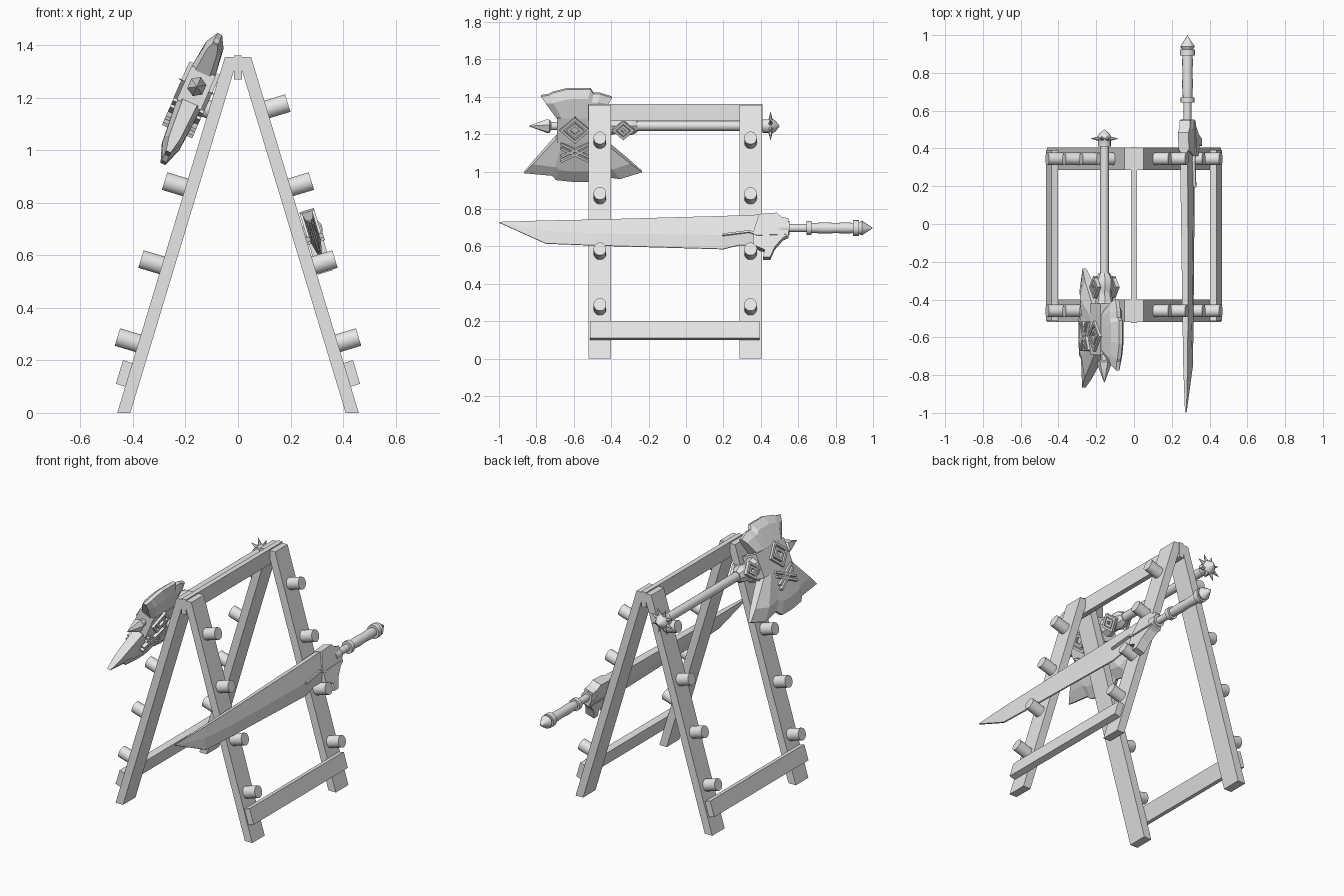
import bpy, bmesh, math
from mathutils import Matrix, Vector

if "Cube" in bpy.data.objects:
    bpy.data.objects.remove(bpy.data.objects["Cube"])

GREY = bpy.data.materials.new("plain grey")
GREY.use_nodes = True
GREY.diffuse_color = (0.8, 0.8, 0.8, 1)
GREY.node_tree.nodes["Principled BSDF"].inputs["Base Color"].default_value = GREY.diffuse_color

WORLD = Matrix.Identity(4)
LEAN = 0.3026


def frame(x, z, slope, side):
    """Leaning frame: local X points outward, Y along the rack, Z up the slope."""
    a = math.atan(slope)
    m = Matrix.Identity(4)
    m.col[0] = (side * math.cos(a), 0, math.sin(a), 0)
    m.col[2] = (-side * slope, 0, 1, 0)
    m.col[3] = (x, 0, z, 1)
    return m


def finish(name, bm, m=WORLD, smooth=False):
    bm.transform(m)
    bmesh.ops.recalc_face_normals(bm, faces=bm.faces)
    mesh = bpy.data.meshes.new(name)
    bm.to_mesh(mesh)
    bm.free()
    mesh.materials.append(GREY)
    ob = bpy.data.objects.new(name, mesh)
    bpy.context.collection.objects.link(ob)
    if smooth:
        bpy.ops.object.select_all(action='DESELECT')
        ob.select_set(True)
        bpy.context.view_layer.objects.active = ob
        bpy.ops.object.shade_smooth_by_angle(angle=math.radians(35))
    return ob


def loft(name, rings, m=WORLD, smooth=False):
    """Skin a row of closed rings and cap both ends."""
    bm = bmesh.new()
    rows = [[bm.verts.new(p) for p in r] for r in rings]
    n = len(rows[0])
    for a, b in zip(rows, rows[1:]):
        for i in range(n):
            j = (i + 1) % n
            bm.faces.new((a[i], a[j], b[j], b[i]))
    bm.faces.new(rows[0])
    bm.faces.new(rows[-1])
    return finish(name, bm, m, smooth)


def box(name, lo, hi, m=WORLD):
    (x0, y0, z0), (x1, y1, z1) = lo, hi
    ring = [(x0, z0), (x1, z0), (x1, z1), (x0, z1)]
    return loft(name, [[(x, y, z) for x, z in ring] for y in (y0, y1)], m)


def lathe(name, profile, m, sides=12):
    """Turn (distance along Y, radius) pairs round the Y axis."""
    ang = [2 * math.pi * (i + 0.5) / sides for i in range(sides)]
    return loft(name, [[(r * math.cos(a), y, r * math.sin(a)) for a in ang]
                       for y, r in profile], m, True)


def bar(name, a, b, x, m, w=0.012, t=0.012):
    """Raised strip between two (y, z) points on a side face."""
    a, b = Vector(a), Vector(b)
    d = (b - a).normalized() * w / 2
    s = Vector((-d.y, d.x))
    ring = [a - d + s, a - d - s, b + d - s, b + d + s]
    return loft(name, [[(h, p.x, p.y) for p in ring] for h in (x - t / 2, x + t / 2)], m)


# Rack: legs, pegs, rails and ridge beam
for side, word in ((1, "left"), (-1, "right")):
    slope = frame(side * 0.46, 0, LEAN, side)
    for y, end in ((-0.46, "front"), (0.345, "back")):
        quad = [(0.41, 0), (0.46, 0), (0.05, 1.355), (0, 1.355)]
        loft(f"{end}_{word}_leg",
             [[(side * x, y + d, z) for x, z in quad] for d in (-0.06, 0.06)])
        for i in range(4):
            place = slope @ Matrix.Translation((0, y, 0.265 + 0.297 * i))
            place = place @ Matrix.Rotation(math.radians(-90), 4, 'Z')
            lathe(f"{end}_{word}_peg", [(-0.01, 0.034), (0.083, 0.034)], place, 16)
    box(f"{word}_rail", (0, -0.513, 0.1), (0.037, 0.392, 0.19), slope)
box("ridge_beam", (-0.015, -0.523, 1.27), (0.015, 0.408, 1.362))

# Sword: blade with a thick spine and a tapered cutting edge
sword = frame(0.4945, 0, LEAN, 1)
blade = [(-0.997, 0.73, 0.728, 0.726, 0.004), (-0.75, 0.735, 0.68, 0.615, 0.012),
         (-0.5, 0.739, 0.665, 0.605, 0.015), (0.2, 0.757, 0.655, 0.585, 0.02),
         (0.28, 0.76, 0.66, 0.605, 0.02), (0.42, 0.765, 0.66, 0.61, 0.02)]
loft("sword_blade", [[(-h, y, t), (h, y, t), (h, y, c), (0.004, y, b), (-0.004, y, b), (-h, y, c)]
                     for y, t, c, b, h in blade], sword)

# Sword guard with its lower hook
guard = [(0.39, 0.765), (0.485, 0.772), (0.51, 0.75), (0.547, 0.742), (0.547, 0.652), (0.52, 0.64),
         (0.475, 0.59), (0.45, 0.535), (0.412, 0.535), (0.42, 0.575), (0.36, 0.6), (0.36, 0.67)]
loft("sword_guard", [[(x, y, z) for y, z in guard] for x in (-0.029, 0.029)], sword)
ridge = [(0.2, 0.655), (0.34, 0.672), (0.38, 0.655), (0.53, 0.66)]
for x in (-0.024, 0.024):
    for a, b in zip(ridge, ridge[1:]):
        bar("guard_ridge", a, b, x, sword, 0.01, 0.02)

# Sword handle and pommel
lathe("sword_handle", [(0.5, 0.036), (0.553, 0.036), (0.553, 0.021), (0.643, 0.021), (0.643, 0.036),
                       (0.67, 0.036), (0.67, 0.025), (0.74, 0.029), (0.80, 0.026), (0.86, 0.029),
                       (0.893, 0.026), (0.893, 0.04), (0.925, 0.04), (0.925, 0.03),
                       (0.94, 0.038), (0.998, 0.001)],
      sword @ Matrix.Translation((0, 0, 0.698)))

# Axe: shaft, collars and end spike
axe = frame(-0.157, 1.243, 0.437, -1)
lathe("axe_shaft", [(-0.75, 0.02), (-0.26, 0.024), (0.41, 0.024), (0.41, 0.034),
                    (0.44, 0.034), (0.455, 0.04), (0.48, 0.026), (0.5, 0.001)], axe)
lathe("axe_tip", [(-0.84, 0.001), (-0.745, 0.036), (-0.73, 0.036), (-0.72, 0.02), (-0.68, 0.02)], axe, 6)
lathe("axe_collar", [(-0.42, 0.05), (-0.38, 0.04), (-0.35, 0.04), (-0.33, 0.047),
                     (-0.29, 0.045), (-0.26, 0.03)], axe, 8)

# Ring of small spikes on the shaft end
for i in range(8):
    turn = axe @ Matrix.Translation((0, 0.452, 0)) @ Matrix.Rotation(i * math.pi / 4, 4, 'Y')
    turn = turn @ Matrix.Rotation(math.pi / 2, 4, 'X')
    lathe("shaft_end_spike", [(0.02, 0.015), (0.075, 0.001)], turn, 6)

# Axe head: block with an upper and a lower blade
box("axe_head_block", (-0.05, -0.69, -0.07), (0.05, -0.42, 0.06), axe)


def axe_blade(name, neck_z, neck, edge):
    """Thick at the neck, thinning to a notched cutting edge."""
    rings = []
    last = len(edge) - 1
    for i, (y, z) in enumerate(edge):
        f = i / last
        root = Vector((neck[0] + (neck[1] - neck[0]) * f, neck_z))
        tip = Vector((y, z))
        thin = 0.6 if i in (0, last) else 1
        near = root.lerp(tip, 0.72)
        rows = [(root, 0.05 * thin), (near, 0.036 * thin), (tip, 0.01)]
        rings.append([(h, p.x, p.y) for p, h in rows] + [(-h, p.x, p.y) for p, h in rows[::-1]])
    loft(name, rings, axe)


axe_blade("axe_upper_blade", 0.05, (-0.69, -0.46),
          [(-0.775, 0.162), (-0.73, 0.17), (-0.715, 0.18), (-0.636, 0.2), (-0.51, 0.2),
           (-0.495, 0.175), (-0.46, 0.175), (-0.396, 0.155)])
axe_blade("axe_lower_blade", -0.06, (-0.695, -0.46),
          [(-0.866, -0.248), (-0.715, -0.262), (-0.695, -0.285), (-0.6, -0.295), (-0.51, -0.295),
           (-0.47, -0.263), (-0.353, -0.28), (-0.235, -0.243)])

# Raised diamonds and crossed strips on both faces
for x in (-0.054, 0.054):
    for cy, r in ((-0.594, 0.072), (-0.594, 0.036), (-0.335, 0.05), (-0.335, 0.024)):
        pts = [(cy - r, 0), (cy, r * 0.85), (cy + r, 0), (cy, -r * 0.85)]
        for a, b in zip(pts, pts[1:] + pts[:1]):
            bar("axe_diamond", a, b, x, axe, 0.013, 0.02)
    for s in (-1, 1):
        for d in (0, 0.024):
            bar("axe_cross", (-0.594 - s * 0.07, -0.075 - d), (-0.594 + s * 0.07, -0.14 - d),
                x * 0.94, axe, 0.012, 0.024)
